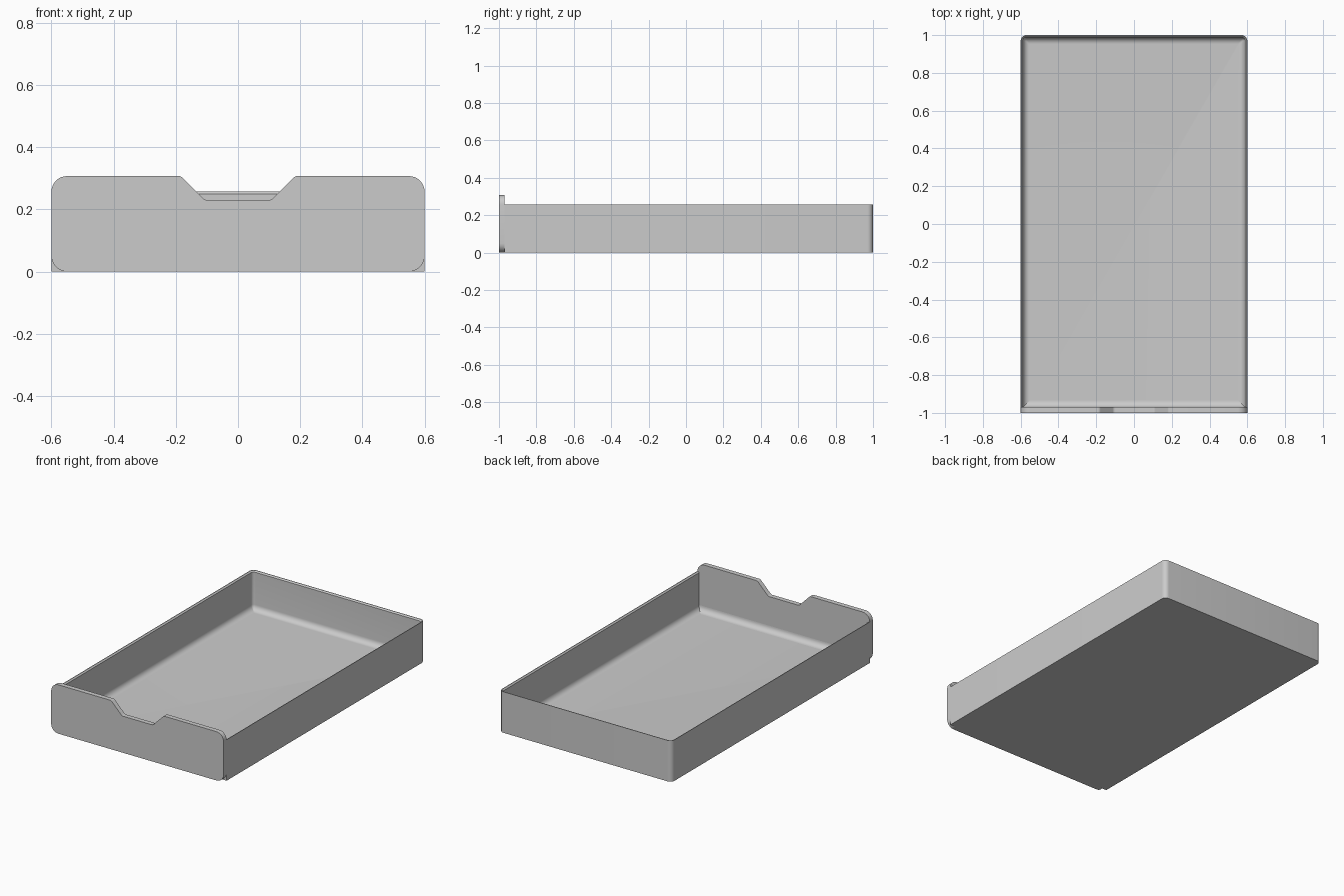
import bpy
import bmesh
import math
from mathutils import Vector

HALF_W, BACK, FRONT, JOIN = 0.6, 1.0, -1.0, -0.97
WALL_H, PANEL_H, FLOOR = 0.258, 0.307, 0.012
WALL, FILLET, CORNER = 0.012, 0.035, 0.03

cube = bpy.data.objects.get("Cube")
if cube:
    bpy.data.objects.remove(cube, do_unlink=True)

grey = bpy.data.materials.new("light_grey")
grey.use_nodes = True
grey.diffuse_color = (0.6, 0.6, 0.6, 1)
grey.node_tree.nodes["Principled BSDF"].inputs["Base Color"].default_value = (0.6, 0.6, 0.6, 1)


def finish(name, bm):
    bmesh.ops.recalc_face_normals(bm, faces=bm.faces)
    mesh = bpy.data.meshes.new(name)
    bm.to_mesh(mesh)
    bm.free()
    mesh.materials.append(grey)
    obj = bpy.data.objects.new(name, mesh)
    bpy.context.collection.objects.link(obj)
    bpy.ops.object.select_all(action="DESELECT")
    obj.select_set(True)
    bpy.context.view_layer.objects.active = obj
    bpy.ops.object.shade_smooth_by_angle(angle=math.radians(30))
    return obj


def rounded(corners, steps=8):
    """Closed outline with a true arc at each (x, z, radius) corner."""
    out = []
    for i, (x, z, r) in enumerate(corners):
        p = Vector((x, z))
        a = (Vector(corners[i - 1][:2]) - p).normalized()
        b = (Vector(corners[(i + 1) % len(corners)][:2]) - p).normalized()
        half = a.angle(b) / 2
        centre = p + (a + b).normalized() * r / math.sin(half)
        start = p + a * r / math.tan(half) - centre
        end = p + b * r / math.tan(half) - centre
        turn = start.angle(end)
        for k in range(steps + 1):
            t = k / steps
            out.append(centre + (start * math.sin((1 - t) * turn)
                                 + end * math.sin(t * turn)) / math.sin(turn))
    return out


def prism(name, outline, place, axis):
    """Extrude a flat outline into a solid."""
    bm = bmesh.new()
    face = bm.faces.new([bm.verts.new(place(*p)) for p in outline])
    new = bmesh.ops.extrude_face_region(bm, geom=[face])["geom"]
    bmesh.ops.translate(bm, vec=axis, verts=[v for v in new if isinstance(v, bmesh.types.BMVert)])
    return finish(name, bm)


def arc(cx, cz, r, steps=8):
    """Quarter arc running from a wall down onto the floor."""
    return [(cx - r * math.cos(math.pi / 2 * k / steps),
             cz - r * math.sin(math.pi / 2 * k / steps)) for k in range(steps + 1)]


def u_path(inset, z, steps=8):
    """Open path round the left side, back and right side."""
    w, b = HALF_W - inset, BACK - inset
    r = max(CORNER - inset, 0.006)
    right = [(w, JOIN)]
    for k in range(steps + 1):
        t = math.pi / 2 * k / steps
        right.append((w - r + r * math.cos(t), b - r + r * math.sin(t)))
    left = [(-x, y) for x, y in reversed(right)]
    return [(x, y, z) for x, y in right + left]


# Tray: sides, back and floor from one swept wall section
section = [(0, 0), (0, WALL_H), (0.004, WALL_H), (WALL, WALL_H - 0.008)]
section += arc(WALL + FILLET, FLOOR + FILLET, FILLET)
bm = bmesh.new()
rings = [[bm.verts.new(p) for p in u_path(i, z)] for i, z in section]
for lower, upper in zip(rings, rings[1:]):
    for k in range(len(lower) - 1):
        bm.faces.new((lower[k], lower[k + 1], upper[k + 1], upper[k]))
bm.faces.new(rings[0])
bm.faces.new(rings[-1])
bm.faces.new([r[0] for r in rings] + [r[-1] for r in reversed(rings)])
finish("tray_body", bm)

# Rounded cove where the floor meets the front panel
cove = arc(JOIN + FILLET, FLOOR + FILLET, FILLET) + [(JOIN, FLOOR)]
span = HALF_W - WALL / 2
prism("front_cove", cove, lambda y, z: (-span, y, z), (2 * span, 0, 0))

# Front panel with rounded corners and a finger notch
half = [(HALF_W, 0, 0.05), (HALF_W, PANEL_H, 0.05), (0.183, PANEL_H, 0.02), (0.107, 0.23, 0.02)]
outline = rounded(half + [(-x, z, r) for x, z, r in reversed(half)])
prism("front_panel", outline, lambda x, z: (x, FRONT, z), (0, JOIN - FRONT, 0))
